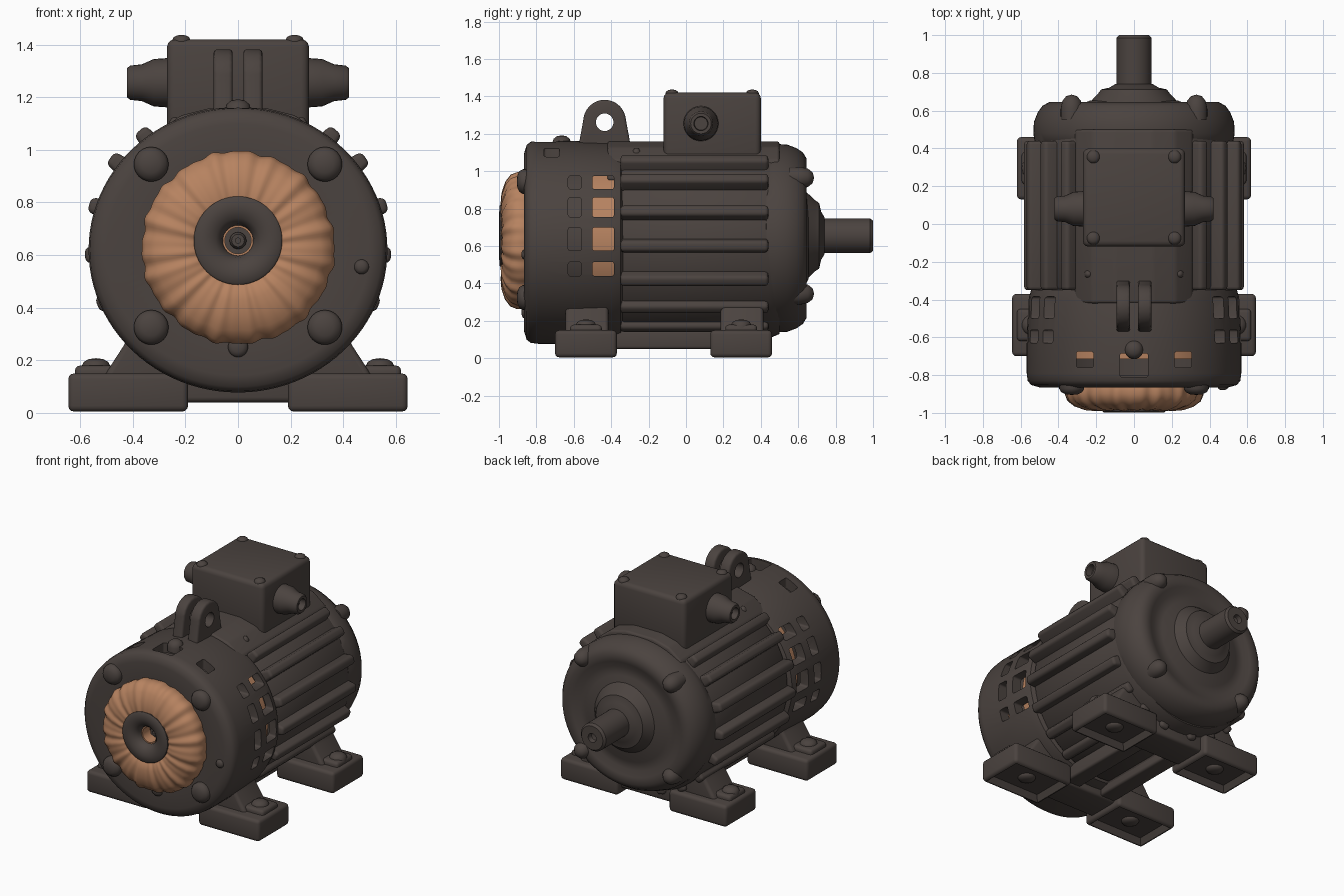
import bpy, bmesh, math
from math import sin, cos, pi, radians

if "Cube" in bpy.data.objects:
    bpy.data.objects.remove(bpy.data.objects["Cube"])

def material(name, rgb):
    m = bpy.data.materials.new(name)
    m.diffuse_color = (*rgb, 1)
    m.use_nodes = True
    m.node_tree.nodes["Principled BSDF"].inputs["Base Color"].default_value = m.diffuse_color
    return m

IRON = material("dark iron", (0.070, 0.056, 0.050))
COPPER = material("copper winding", (0.47, 0.225, 0.117))

def place(axis, t, a, b):
    return {'x': (t, a, b), 'y': (a, t, b), 'z': (a, b, t)}[axis]

def finish(name, bm, mat, angle=40):
    bmesh.ops.remove_doubles(bm, verts=bm.verts, dist=1e-5)
    bmesh.ops.recalc_face_normals(bm, faces=bm.faces)
    me = bpy.data.meshes.new(name)
    bm.to_mesh(me)
    bm.free()
    me.materials.append(mat)
    me.shade_smooth()
    me.set_sharp_from_angle(angle=radians(angle))
    ob = bpy.data.objects.new(name, me)
    bpy.context.collection.objects.link(ob)
    return ob

def lathe(name, profile, c, axis='y', mat=IRON, n=64, sz=1.0, closed=False, wrinkle=0.0):
    """Spin (radius, position) points round an axis through centre c."""
    bm = bmesh.new()
    rings = []
    for r, t in profile:
        ring = []
        for i in range(n):
            a = 2 * pi * i / n
            w = wrinkle * (sin(19 * a + 9 * t) + 0.7 * sin(31 * a + 1.3) + 0.6 * sin(7 * a + 2))
            rr = r * (1 + w)
            ring.append(bm.verts.new(place(axis, t - 0.25 * w, c[0] + rr * cos(a), c[1] + sz * rr * sin(a))))
        rings.append(ring)
    pairs = list(zip(rings, rings[1:])) + ([(rings[-1], rings[0])] if closed else [])
    for p, q in pairs:
        for i in range(n):
            j = (i + 1) % n
            bm.faces.new((p[i], p[j], q[j], q[i]))
    if not closed:
        for ring, pt in ((rings[0], profile[0]), (rings[-1], profile[-1])):
            if pt[0] > 1e-4:
                bm.faces.new(ring)
    return finish(name, bm, mat)

def prism(name, pts, axis, lo, hi, bevel=0.02, mat=IRON, hollow=False):
    """Extrude an outline along an axis, with rounded edges."""
    bm = bmesh.new()
    face = bm.faces.new([bm.verts.new(place(axis, lo, *p)) for p in pts])
    ext = bmesh.ops.extrude_face_region(bm, geom=[face])['geom']
    top = [v for v in ext if isinstance(v, bmesh.types.BMVert)]
    bmesh.ops.translate(bm, verts=top, vec=place(axis, hi - lo, 0, 0))
    bmesh.ops.recalc_face_normals(bm, faces=bm.faces)
    if bevel:
        bmesh.ops.bevel(bm, geom=bm.edges[:], offset=bevel, segments=3, profile=0.5, affect='EDGES')
    if hollow:
        bmesh.ops.recalc_face_normals(bm, faces=bm.faces)
        f = max((f for f in bm.faces if f.normal.z < -0.9), key=lambda f: f.calc_area())
        bmesh.ops.inset_region(bm, faces=[f], thickness=0.03)
        bmesh.ops.translate(bm, verts=f.verts, vec=(0, 0, 0.04))
    return finish(name, bm, mat)

def box(name, x, y, z, bevel=0.02, **kw):
    pts = [(x[0], y[0]), (x[1], y[0]), (x[1], y[1]), (x[0], y[1])]
    return prism(name, pts, 'z', z[0], z[1], bevel, **kw)

def cut(ob, cutters):
    for c in cutters:
        m = ob.modifiers.new("cut", 'BOOLEAN')
        m.operation, m.object, m.solver = 'DIFFERENCE', c, 'EXACT'
    dg = bpy.context.evaluated_depsgraph_get()
    me = bpy.data.meshes.new_from_object(ob.evaluated_get(dg))
    ob.modifiers.clear()
    ob.data = me
    me.set_sharp_from_angle(angle=radians(40))
    for c in cutters:
        bpy.data.objects.remove(c)

def dome(name, c, base, tip, r, axis='y'):
    h = tip - base
    lathe(name, [(r, base), (r, base + 0.45 * h), (r * 0.85, base + 0.75 * h),
                 (r * 0.5, base + 0.94 * h), (0, tip)], c, axis, n=24)

C = (0, 0.62)      # casing axis
S = (0, 0.655)     # shaft axis

# Front cover shell with vent windows
cover = lathe("front_cover", [(0.33, -0.85), (0.50, -0.865), (0.545, -0.852), (0.563, -0.83), (0.568, -0.79),
              (0.568, -0.62), (0.56, -0.40), (0.545, -0.35), (0.50, -0.33), (0.50, -0.80), (0.33, -0.80)],
              C, sz=0.955, closed=True, n=96)
cutters = []
for s in (1, -1):
    x = sorted((s * 0.3, s * 0.8))
    for z in ((0.44, 0.515), (0.575, 0.70), (0.755, 0.86), (0.905, 0.975)):
        cutters.append(box("c", x, (-0.63, -0.56), z, 0.012))
        cutters.append(box("c", x, (-0.50, -0.385), z, 0.012))
    cutters.append(box("c", (s * 0.26 - 0.045, s * 0.26 + 0.045), (-0.76, -0.675), (0.9, 1.3), 0.012))
cutters.append(box("c", (-0.075, 0.075), (-0.81, -0.685), (0.9, 1.3), 0.012))
cut(cover, cutters)

# Windings and core seen through the windows
lathe("inner_core", [(0.46, -0.66), (0.46, -0.51)], C, sz=0.955)
lathe("rear_winding", [(0.475, -0.51), (0.475, -0.34)], C, mat=COPPER, sz=0.955)
lathe("inner_winding", [(0.47, -0.715), (0.47, -0.66)], C, mat=COPPER, sz=0.955)

# Front winding ring and bearing hub
lathe("front_winding", [(0.355, -0.82), (0.365, -0.87), (0.366, -0.90), (0.352, -0.935), (0.315, -0.963),
      (0.26, -0.982), (0.20, -0.987), (0.15, -0.978), (0.12, -0.95), (0.12, -0.82)],
      (0, 0.628), mat=COPPER, n=190, closed=True, wrinkle=0.010)
lathe("front_hub", [(0.168, -0.90), (0.168, -0.990), (0.16, -0.997), (0.12, -0.999), (0.085, -0.988), (0.064, -0.965),
      (0.056, -0.93), (0.056, -0.84)], S, closed=True)
lathe("hub_bore", [(0.058, -0.945), (0.050, -0.945), (0.050, -0.86), (0.058, -0.86)], S, mat=COPPER, n=40, closed=True)
lathe("hub_back", [(0.06, -0.865), (0.06, -0.845)], S, n=32)
lathe("hub_nut", [(0.032, -0.85), (0.032, -0.885), (0.024, -0.90), (0.01, -0.90), (0.01, -0.85)], S, n=24, closed=True)

# Cover and end bell bolts
for x in (0.33, -0.33):
    for z in (0.325, 0.945):
        dome("cover_bolt", (x, z), -0.845, -0.905, 0.066)
    for z in (0.345, 0.965):
        dome("bell_bolt", (x, z), 0.55, 0.685, 0.058)
dome("cover_screw", (0, 0.25), -0.85, -0.88, 0.038)
dome("cover_screw", (0.47, 0.555), -0.85, -0.88, 0.028)
dome("top_stud", (0, -0.665), 1.12, 1.192, 0.05, 'z')
for x in (0.24, -0.24):
    dome("top_screw", (x, -0.265), 1.05, 1.125, 0.025, 'z')

# Main barrel, saddle and cooling fins
lathe("barrel", [(0.50, -0.36), (0.525, -0.33), (0.525, 0.44), (0.50, 0.50)], (0, 0.63))
prism("top_saddle", [(-0.33, 0.95), (0.33, 0.95), (0.31, 1.06), (0.22, 1.13), (0.1, 1.16), (-0.1, 1.16),
      (-0.22, 1.13), (-0.31, 1.06)], 'y', -0.42, 0.50, 0.015)
for s in (1, -1):
    for deg, r in ((50, 0.58), (35, 0.592), (16, 0.588), (-3, 0.582), (-22.5, 0.578), (-42, 0.56), (-60, 0.555),
                   (-78, 0.555)):
        a = radians(deg)
        d, t = (s * cos(a), sin(a)), (-s * sin(a), cos(a))
        pts = [(q * d[0] + k * t[0], 0.63 + q * d[1] + k * t[1])
               for q, k in ((0.46, -0.045), (r, -0.028), (r, 0.028), (0.46, 0.045))]
        prism("cooling_fin", pts, 'y', -0.35, 0.44, 0.018)

# End bell and shaft
lathe("end_bell", [(0.49, 0.40), (0.525, 0.43), (0.533, 0.48), (0.53, 0.54), (0.51, 0.59), (0.485, 0.625),
      (0.45, 0.645), (0.40, 0.64), (0.36, 0.62), (0.30, 0.625), (0.23, 0.655)], (0, 0.642), sz=0.945)
lathe("shaft_hub", [(0.25, 0.62), (0.215, 0.665), (0.19, 0.69), (0.175, 0.712), (0.13, 0.722), (0.10, 0.74)], S)
lathe("shaft", [(0.093, 0.6), (0.093, 0.985), (0.08, 1.0), (0.03, 1.0), (0.025, 0.97), (0, 0.96)], S, n=40)

# Terminal box with cable glands
box("terminal_box", (-0.27, 0.27), (-0.12, 0.40), (1.06, 1.42), 0.03)
for s in (1, -1):
    for y in (-0.075, 0.355):
        dome("lid_screw", (s * 0.215, y), 1.40, 1.437, 0.035, 'z')
    lathe("cable_gland", [(0.095, s * 0.25), (0.09, s * 0.32), (0.07, s * 0.365), (0.065, s * 0.41), (0.055, s * 0.422),
          (0.038, s * 0.422), (0.035, s * 0.38), (0, s * 0.38)], (0.08, 1.255), 'x', n=28)

# Pair of lifting lugs
arch = [(-0.435 + 0.115 * cos(k * pi / 10), 1.268 + 0.115 * sin(k * pi / 10)) for k in range(11)]
for s in (1, -1):
    x = sorted((s * 0.02, s * 0.093))
    lug = prism("lifting_lug", [(-0.295, 1.08), (-0.30, 1.16)] + arch + [(-0.57, 1.16), (-0.575, 1.08)], 'x', *x, 0.015)
    cut(lug, [lathe("c", [(0.047, -0.3), (0.047, 0.3)], (-0.435, 1.262), 'x', n=28)])

# Four feet with shallow recesses, gussets and bolts; a crossbar joins each pair
for y0, y1, xo in ((-0.70, -0.37, 0.645), (0.13, 0.46, 0.62)):
    ym = (y0 + y1) / 2
    box("foot_crossbar", (-0.22, 0.22), (ym - 0.11, ym + 0.12), (0.04, 0.20))
    for s in (1, -1):
        box("foot", sorted((s * 0.19, s * xo)), (y0, y1), (0.005, 0.15), 0.022, hollow=True)
        dome("foot_underside_bolt", (s * (0.19 + xo) / 2, ym), 0.06, 0.02, 0.055, 'z')
        web = [(0.15, 0.08), (0.53, 0.10), (0.49, 0.17), (0.425, 0.27), (0.38, 0.42), (0.15, 0.42)]
        prism("foot_gusset", [(s * a, b) for a, b in web], 'y', ym - 0.11, ym + 0.12, 0.02)
        box("bolt_pad", sorted((s * 0.44, s * (xo - 0.025))), (ym - 0.085, ym + 0.085), (0.10, 0.18), 0.02)
        dome("foot_bolt", (s * 0.54, ym), 0.15, 0.208, 0.055, 'z')

# Rails joining front and rear feet
for s in (1, -1):
    box("foot_rail", sorted((s * 0.08, s * 0.20)), (-0.46, 0.24), (0.05, 0.15), 0.015)
